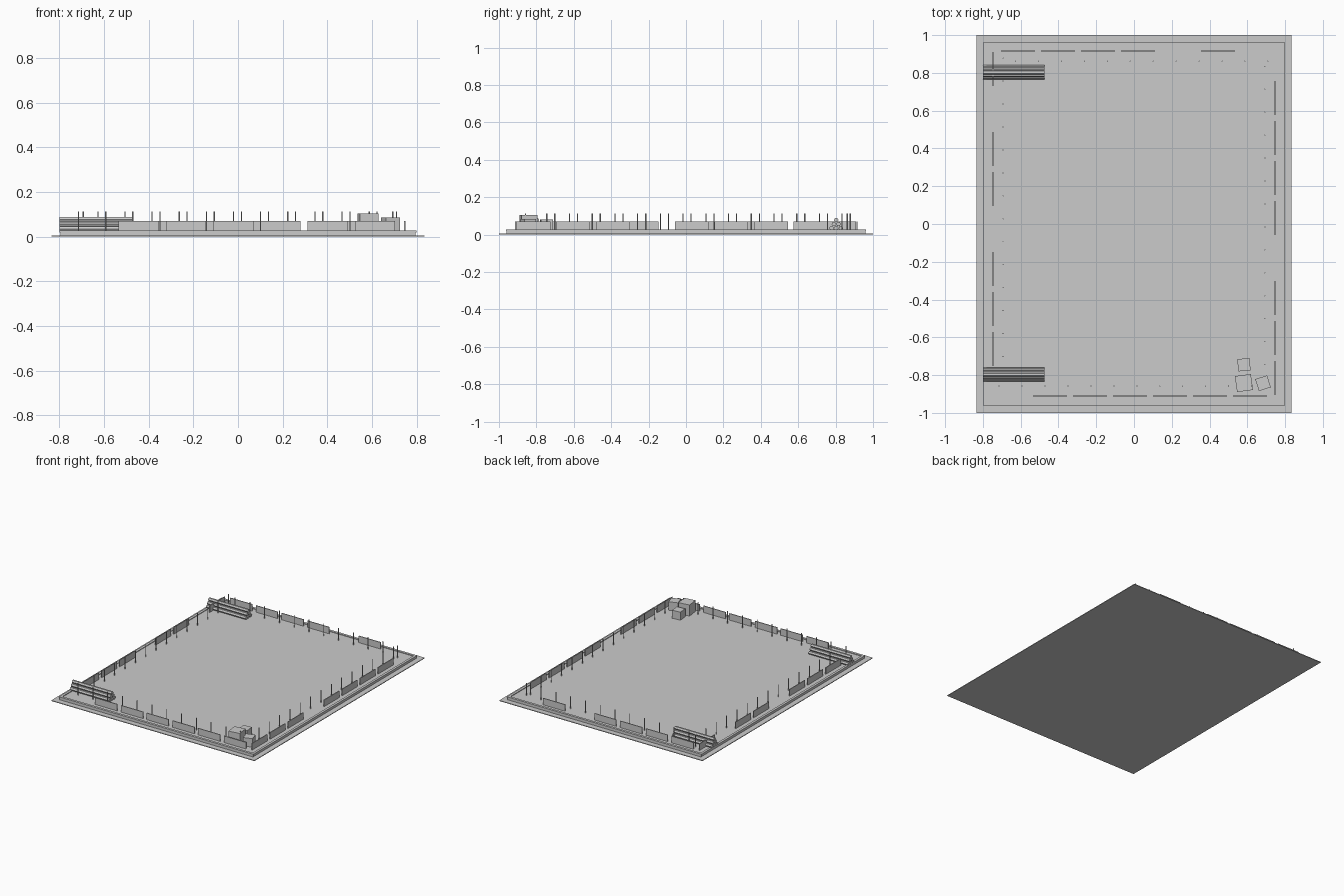
import bpy, math

if "Cube" in bpy.data.objects:
    bpy.data.objects.remove(bpy.data.objects["Cube"])

FLOOR = 0.022


def box(name, loc, size, rot=0.0):
    """Box given by the centre of its base."""
    bpy.ops.mesh.primitive_cube_add(size=1, location=(loc[0], loc[1], loc[2] + size[2] / 2))
    ob = bpy.context.object
    ob.name = name
    ob.scale = size
    ob.rotation_euler.z = math.radians(rot)
    return ob


def cyl(name, loc, r, depth, sides=6, rot=(0, 0, 0)):
    bpy.ops.mesh.primitive_cylinder_add(vertices=sides, radius=r, depth=depth, location=loc, rotation=rot)
    bpy.context.object.name = name


# Ground plate and raised yard platform
box("ground_plate", (0, 0, 0), (1.67, 2.0, 0.005))
box("yard_platform", (0, 0, 0.004), (1.59, 1.92, FLOOR - 0.004))

# Thin curb around the platform edge
for s in (-1, 1):
    box("curb_side", (s * 0.791, 0, 0.019), (0.018, 1.92, 0.008))
    box("curb_end", (0, s * 0.953, 0.019), (1.60, 0.018, 0.008))

# Broken fence panels along each side
PW, PT, PH = 0.18, 0.006, 0.049
STEP = 0.2116
for i in (1, 2, 3, 4, 5, 6):
    box("front_panel", (-0.656 + STEP * i, -0.91, FLOOR), (PW, PT, PH))
for i in (0, 1, 2, 3, 5):
    box("back_panel", (-0.614 + STEP * i, 0.915, FLOOR), (PW, PT, PH))
for i in (0, 2, 3, 5, 6, 7):
    box("left_panel", (-0.746, 0.82 - STEP * i, FLOOR), (PT, PW, PH))
for i in (0, 1, 2, 3, 5, 6, 7):
    box("right_panel", (0.746, 0.666 - STEP * i, FLOOR), (PT, PW, PH))

# Rows of thin posts inside the fence
TOP, GAP = 0.113, 0.1215


def post(x, y):
    cyl("post", (x, y, (FLOOR + TOP) / 2), 0.003, TOP - FLOOR)


for i in range(12):
    post(-0.714 + GAP * i, -0.858)
    post(0.709 - GAP * i, 0.862)
for i in range(14):
    post(-0.693, 0.878 - GAP * i)
    post(0.693, 0.835 - GAP * i)

# Two pyramid piles of logs
R = 0.0125
for cy in (-0.797, 0.803):
    for row in range(3):
        for k in range(3 - row):
            y = cy + (k - (2 - row) / 2) * 2 * R
            z = FLOOR + R + row * R * 1.732
            cyl("log", (-0.637, y, z), R, 0.325, 6, (0, math.pi / 2, 0))

# Crates in the front right corner
box("large_crate", (0.582, -0.842, FLOOR), (0.085, 0.085, 0.082), 8)
box("corner_crate", (0.683, -0.843, FLOOR), (0.066, 0.066, 0.063), 18)
box("small_crate", (0.582, -0.745, FLOOR), (0.065, 0.065, 0.060), 5)
